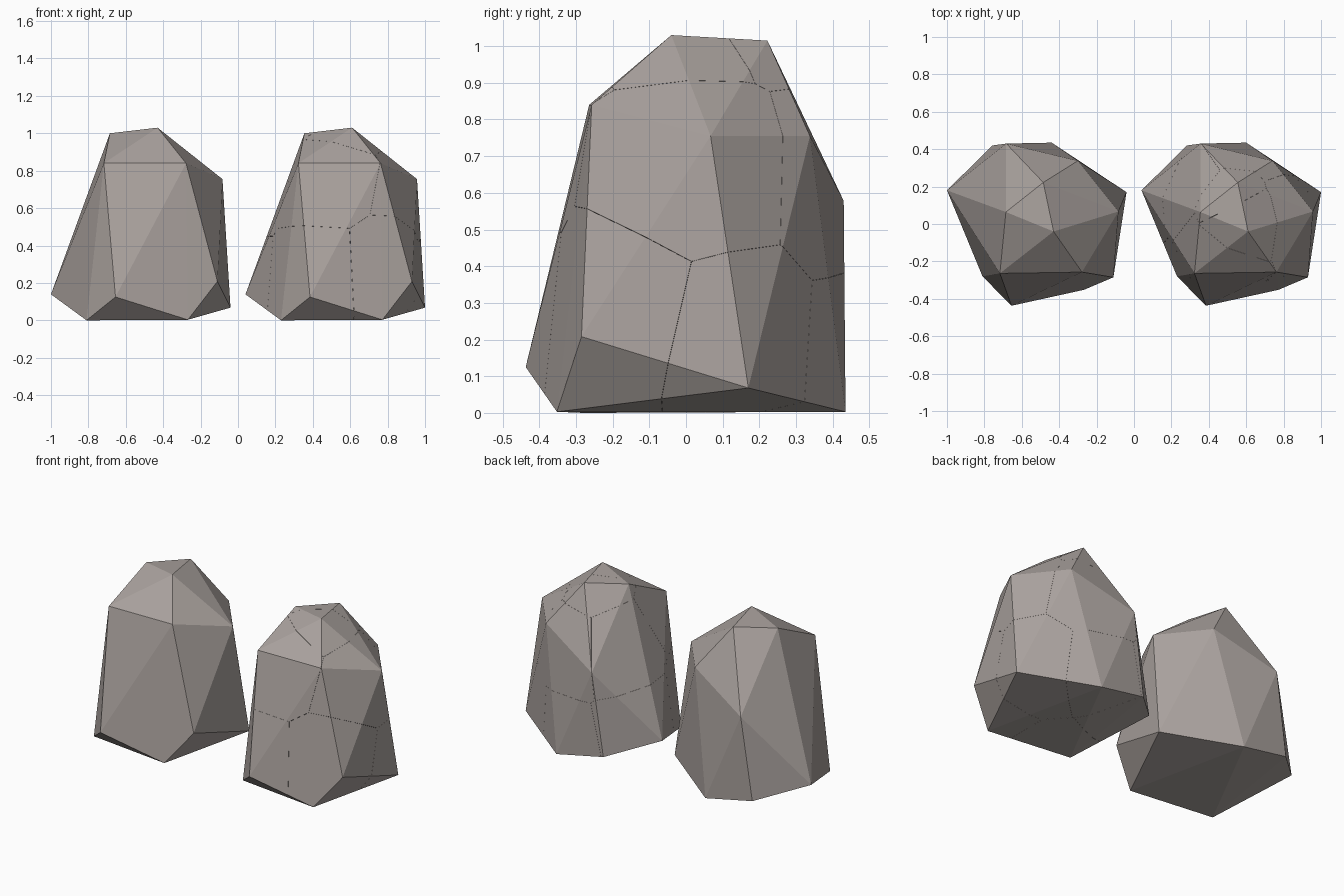
import bpy, bmesh
from mathutils import Vector

if "Cube" in bpy.data.objects:
    bpy.data.objects.remove(bpy.data.objects["Cube"])

# Corner points of the faceted boulder (left copy)
CORNERS = [
    # top
    (-0.685, 0.064, 1.0), (-0.43, -0.04, 1.03), (-0.485, 0.222, 1.015),
    # shoulder
    (-0.717, -0.264, 0.84), (-0.278, -0.257, 0.84), (-0.083, 0.067, 0.755),
    (-0.30, 0.338, 0.755), (-0.683, 0.43, 0.578),
    # skirt
    (-1.0, 0.18, 0.139), (-0.655, -0.437, 0.125), (-0.11, -0.285, 0.208),
    (-0.04, 0.17, 0.068), (-0.757, 0.42, 0.063),
    # foot
    (-0.81, -0.28, 0.0), (-0.268, -0.352, 0.003), (-0.44, 0.435, 0.003),
]
SPACING = 1.04
GAP = 0.0003

stone = bpy.data.materials.new("stone")
stone.diffuse_color = (0.40, 0.36, 0.34, 1)
stone.use_nodes = True
stone.node_tree.nodes["Principled BSDF"].inputs["Base Color"].default_value = stone.diffuse_color


def hull_object(name, points):
    bm = bmesh.new()
    for p in points:
        bm.verts.new(p)
    bmesh.ops.convex_hull(bm, input=bm.verts[:])
    loose = [v for v in bm.verts if not v.link_faces]
    bmesh.ops.delete(bm, geom=loose, context='VERTS')
    bmesh.ops.dissolve_limit(bm, angle_limit=0.01, verts=bm.verts[:], edges=bm.edges[:])
    bmesh.ops.recalc_face_normals(bm, faces=bm.faces[:])
    mesh = bpy.data.meshes.new(name)
    bm.to_mesh(mesh)
    bm.free()
    mesh.materials.append(stone)
    obj = bpy.data.objects.new(name, mesh)
    bpy.context.collection.objects.link(obj)
    return obj


# Whole boulder
boulder = hull_object("whole_boulder", CORNERS)

# Cracked boulder: the same stone split into cells around these centres
SEEDS = [Vector(s) for s in [
    (0.42, -0.20, 0.22), (0.80, -0.20, 0.24), (0.82, 0.15, 0.16),
    (0.58, 0.40, 0.12), (0.22, 0.18, 0.20), (0.45, -0.15, 0.75),
    (0.76, 0.03, 0.66), (0.60, 0.35, 0.62), (0.28, 0.20, 0.66),
    (0.60, 0.00, 1.09), (0.50, 0.20, 1.10)]]

for i, seed in enumerate(SEEDS):
    bm = bmesh.new()
    bm.from_mesh(boulder.data)
    bmesh.ops.translate(bm, verts=bm.verts[:], vec=(SPACING, 0, 0))
    for other in SEEDS:
        if other is seed:
            continue
        n = (other - seed).normalized()
        cut = bmesh.ops.bisect_plane(
            bm, geom=bm.verts[:] + bm.edges[:] + bm.faces[:],
            plane_co=(seed + other) / 2 - n * GAP, plane_no=n, clear_outer=True)
        rim = [e for e in cut['geom_cut'] if isinstance(e, bmesh.types.BMEdge)]
        if rim:
            bmesh.ops.holes_fill(bm, edges=rim, sides=0)
    points = [v.co.copy() for v in bm.verts]
    bm.free()
    if len(points) > 3:
        hull_object(f"boulder_chunk_{i + 1}", points)
